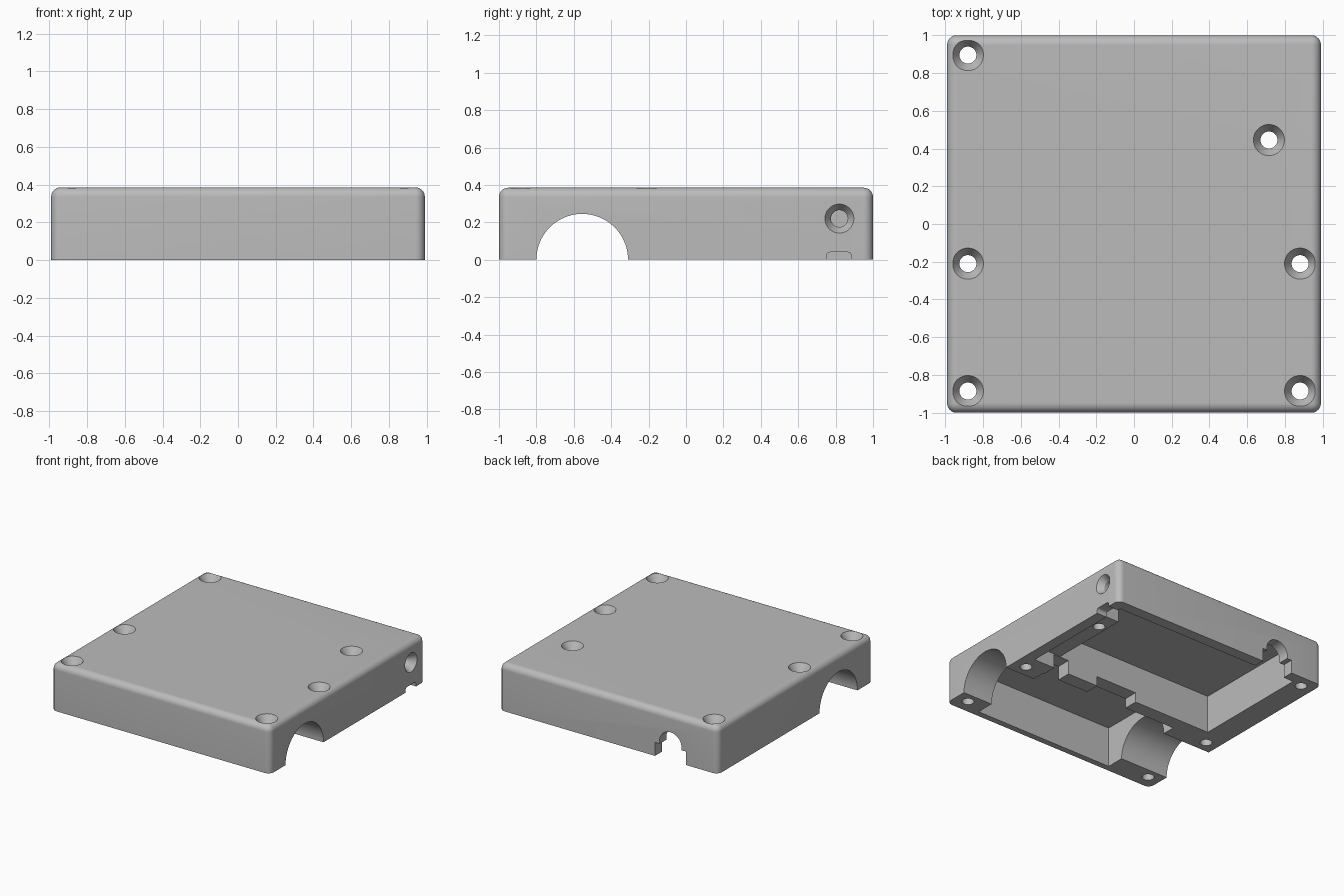
import bpy, bmesh, math
from mathutils import Matrix, Vector

old = bpy.data.objects.get("Cube")
if old:
    bpy.data.objects.remove(old, do_unlink=True)

grey = bpy.data.materials.new("plain grey")
grey.use_nodes = True
colour = (0.5, 0.5, 0.5, 1)
grey.diffuse_color = colour
grey.node_tree.nodes["Principled BSDF"].inputs["Base Color"].default_value = colour


def finish(name, bm):
    mesh = bpy.data.meshes.new(name)
    bmesh.ops.recalc_face_normals(bm, faces=bm.faces)
    bm.to_mesh(mesh)
    bm.free()
    mesh.materials.append(grey)
    obj = bpy.data.objects.new(name, mesh)
    bpy.context.collection.objects.link(obj)
    return obj


def box_mesh(x, y, z):
    bm = bmesh.new()
    bmesh.ops.create_cube(bm, size=1)
    for v in bm.verts:
        v.co = Vector(r[0] if c < 0 else r[1] for c, r in zip(v.co, (x, y, z)))
    return bm


# Rounded cover block, square along the open underside
bm = box_mesh((-0.99, 0.99), (-1, 1), (0, 0.385))
edges = [e for e in bm.edges if max(v.co.z for v in e.verts) > 0.1]
bmesh.ops.bevel(bm, geom=edges, offset=0.05, segments=8, profile=0.5, affect='EDGES')
cover = finish("enclosure_cover", bm)


def carve(cutter):
    cutter.hide_render = True
    mod = cover.modifiers.new("cut", 'BOOLEAN')
    mod.operation = 'DIFFERENCE'
    mod.solver = 'EXACT'
    mod.object = cutter
    bpy.context.view_layer.objects.active = cover
    bpy.ops.object.modifier_apply(modifier=mod.name)
    bpy.data.objects.remove(cutter, do_unlink=True)


def cut_box(x, y, top):
    carve(finish("box_cutter", box_mesh(x, y, (-0.1, top))))


def cut_cone(centre, axis, r1, r2, depth, sides=48):
    bm = bmesh.new()
    turn = Vector((0, 0, 1)).rotation_difference(Vector(axis)).to_matrix().to_4x4()
    bmesh.ops.create_cone(bm, cap_ends=True, segments=sides, radius1=r1, radius2=r2,
                          depth=depth, matrix=Matrix.Translation(centre) @ turn)
    carve(finish("round_cutter", bm))


# Main compartment, leaving a raised screw boss along the right wall
cut_box((-0.79, 0.65), (-0.083, 0.91), 0.31)
cut_box((0.6, 0.9), (0.594, 0.91), 0.31)
cut_box((0.6, 0.9), (-0.083, 0.62), 0.12)

# Front compartment and the tunnel through both sides
cut_box((-0.55, 0.72), (-0.95, -0.2), 0.33)
cut_cone((0, -0.555, 0), (1, 0, 0), 0.245, 0.245, 2.4, 96)

# Wire passages in the divider
cut_box((-0.085, 0.29), (-0.3, 0), 0.08)
cut_box((0.57, 0.71), (-0.3, 0), 0.115)

# Cable opening in the back wall
cut_box((-0.7, -0.42), (0.85, 1.1), 0.11)
cut_box((-0.658, -0.462), (0.85, 1.1), 0.135)
cut_cone((-0.56, 0.98, 0.13), (0, 1, 0), 0.1, 0.1, 0.26)

# Small slot in the right wall
bm = box_mesh((0.85, 1.1), (0.75, 0.885), (-0.1, 0.04))
edges = [e for e in bm.edges if all(v.co.z > 0 for v in e.verts)
         and abs(e.verts[0].co.x - e.verts[1].co.x) > 0.1]
bmesh.ops.bevel(bm, geom=edges, offset=0.02, segments=4, profile=0.5, affect='EDGES')
carve(finish("slot_cutter", bm))

# Countersunk screw holes
screws = [(-0.88, 0.895), (0.715, 0.445), (-0.88, -0.21), (0.88, -0.21),
          (-0.88, -0.885), (0.88, -0.885)]
for x, y in screws:
    cut_cone((x, y, 0.2), (0, 0, 1), 0.045, 0.045, 0.8)
    cut_cone((x, y, 0.355), (0, 0, 1), 0.044, 0.083, 0.062)

# Countersunk hole in the right wall
cut_cone((0.95, 0.82, 0.22), (1, 0, 0), 0.045, 0.045, 0.3)
cut_cone((0.965, 0.82, 0.22), (1, 0, 0), 0.044, 0.078, 0.052)

# One material, smooth curves with crisp edges
cover.data.materials.clear()
cover.data.materials.append(grey)
for p in cover.data.polygons:
    p.material_index = 0
bpy.ops.object.select_all(action='DESELECT')
cover.select_set(True)
bpy.context.view_layer.objects.active = cover
bpy.ops.object.shade_smooth_by_angle(angle=math.radians(30))
